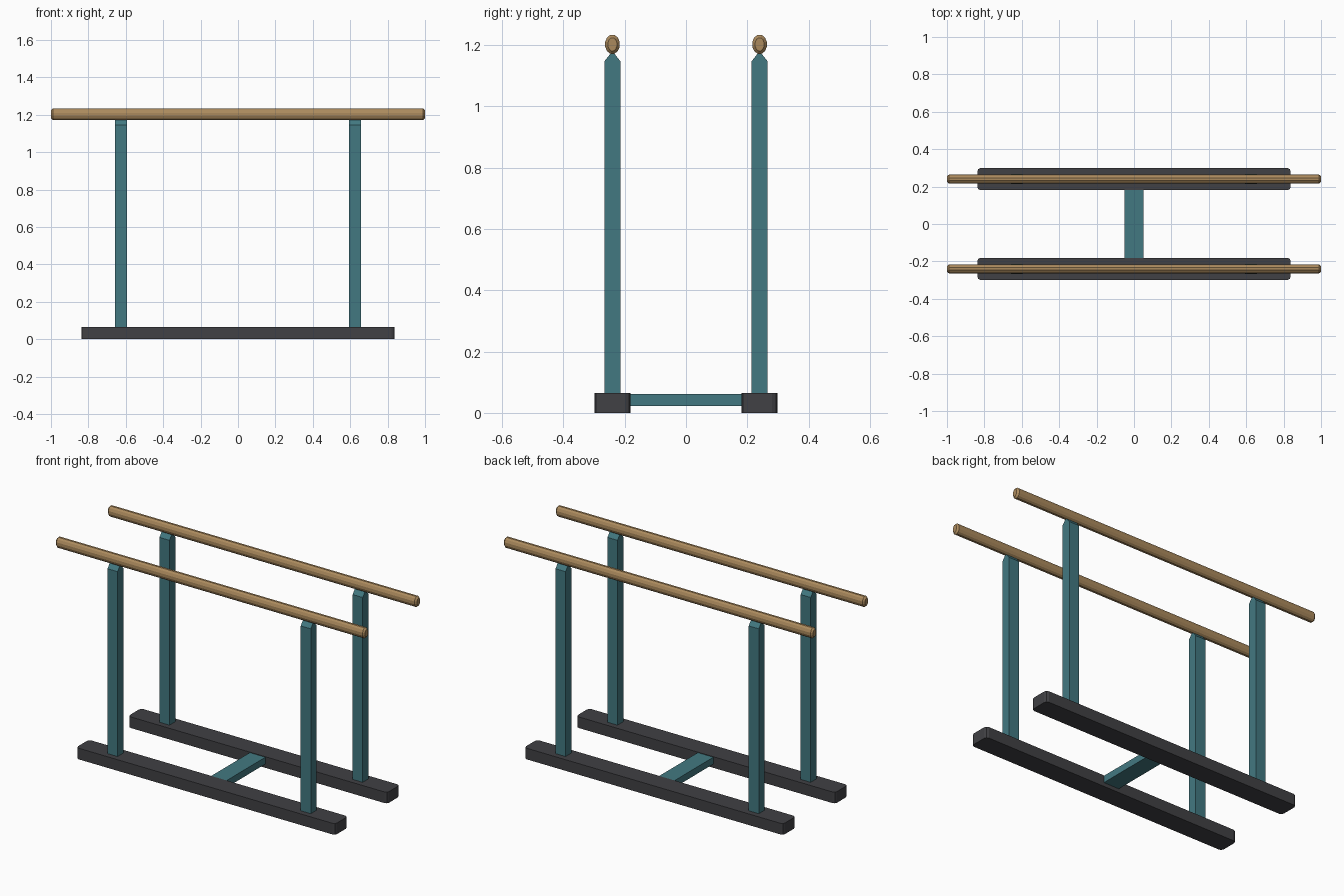
import bpy, bmesh, math

if "Cube" in bpy.data.objects:
    bpy.data.objects.remove(bpy.data.objects["Cube"])


def material(name, color):
    m = bpy.data.materials.new(name)
    m.diffuse_color = (*color, 1)
    m.use_nodes = True
    m.node_tree.nodes["Principled BSDF"].inputs["Base Color"].default_value = m.diffuse_color
    return m


wood = material("wood", (0.41, 0.255, 0.11))
teal = material("teal_paint", (0.055, 0.19, 0.22))
rubber = material("dark_grey", (0.052, 0.052, 0.058))


def loft(name, rings, mat):
    """Closed solid skinned through rings with equal point counts."""
    bm = bmesh.new()
    loops = [[bm.verts.new(p) for p in ring] for ring in rings]
    n = len(loops[0])
    for a, b in zip(loops, loops[1:]):
        for i in range(n):
            j = (i + 1) % n
            bm.faces.new((a[i], a[j], b[j], b[i]))
    bm.faces.new(loops[0][::-1])
    bm.faces.new(loops[-1])
    bmesh.ops.recalc_face_normals(bm, faces=bm.faces)
    mesh = bpy.data.meshes.new(name)
    bm.to_mesh(mesh)
    bm.free()
    mesh.materials.append(mat)
    ob = bpy.data.objects.new(name, mesh)
    bpy.context.collection.objects.link(ob)
    return ob


def rect(cx, cy, hx, hy, z):
    return [(cx + sx * hx, cy + sy * hy, z)
            for sx, sy in ((-1, -1), (1, -1), (1, 1), (-1, 1))]


def oval(x, cy, cz, ry, rz, sides=12):
    ring = []
    for i in range(sides):
        a = 2 * math.pi * (i + 0.5) / sides
        ring.append((x, cy + ry * math.cos(a), cz + rz * math.sin(a)))
    return ring


def rounded_rect(cy, hx, hy, r, z, steps=2):
    ring = []
    for k, (sx, sy) in enumerate(((1, 1), (-1, 1), (-1, -1), (1, -1))):
        for s in range(steps + 1):
            a = math.pi / 2 * (k + s / steps)
            ring.append((sx * (hx - r) + r * math.cos(a),
                         cy + sy * (hy - r) + r * math.sin(a), z))
    return ring


for side, label in ((-1, "front"), (1, "back")):
    y = side * 0.24
    # Floor runner with rounded vertical corners
    loft(f"{label}_base_runner",
         [rounded_rect(y, 0.838, 0.059, 0.018, z) for z in (0, 0.065)], rubber)
    # Oval hand rail with chamfered ends
    loft(f"{label}_hand_rail",
         [oval(x, y, 1.202, ry, rz) for x, ry, rz in
          ((-1, 0.015, 0.022), (-0.99, 0.0245, 0.032),
           (0.99, 0.0245, 0.032), (1, 0.015, 0.022))], wood)
    # Uprights with tops tapering to the rail
    for x, end in ((-0.625, "left"), (0.625, "right")):
        loft(f"{label}_{end}_post",
             [rect(x, y, 0.0325, 0.0265, 0.06),
              rect(x, y, 0.0325, 0.0265, 1.146),
              rect(x, y, 0.0325, 0.003, 1.176)], teal)

# Cross brace joining the runners
loft("cross_brace", [rect(0, 0, 0.05, 0.19, z) for z in (0.022, 0.062)], teal)
